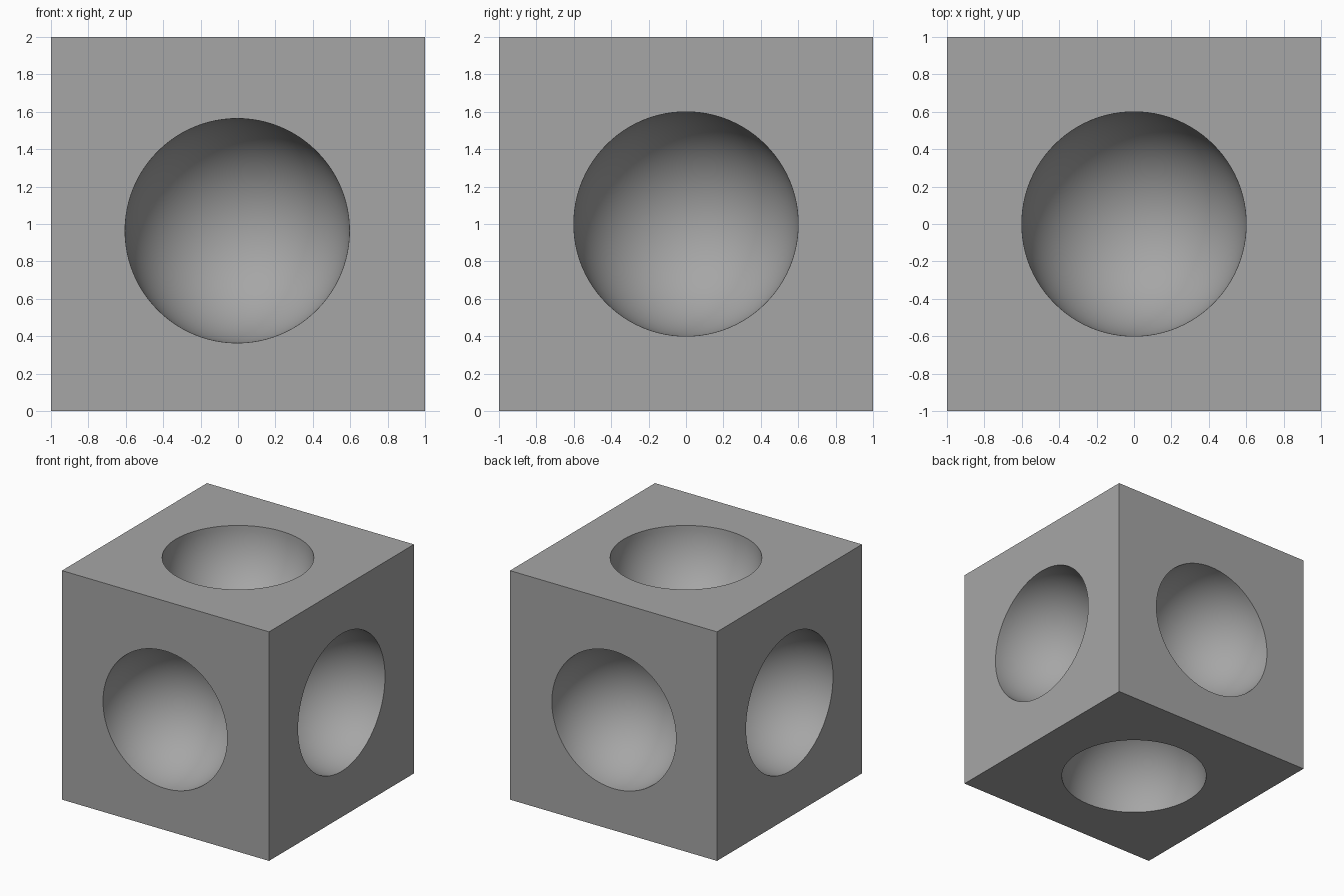
import bpy, bmesh, math
from mathutils import Vector

if "Cube" in bpy.data.objects:
    bpy.data.objects.remove(bpy.data.objects["Cube"])

SEGMENTS = 96      # points around each bowl (multiple of 8 so the cube corners are hit)
RINGS = 24         # steps from bowl rim to bowl bottom
RADIUS = 0.6
CENTRE = Vector((0, 0, 1))

bm = bmesh.new()


def bridge(a, b):
    for i in range(SEGMENTS):
        j = (i + 1) % SEGMENTS
        bm.faces.new((a[i], a[j], b[j], b[i]))


def dented_side(n, u, shift):
    """One square side of the block with a hemispherical bowl sunk into it."""
    n, u, shift = Vector(n), Vector(u), Vector(shift)
    v = n.cross(u)
    middle = CENTRE + n
    dirs = []
    for i in range(SEGMENTS):
        a = 2 * math.pi * i / SEGMENTS
        dirs.append((math.cos(a), math.sin(a)))

    # square border
    previous = []
    for c, s in dirs:
        m = max(abs(c), abs(s))
        previous.append(bm.verts.new(middle + u * (c / m) + v * (s / m)))

    # bowl from rim down to its pole
    bowl = middle + shift
    for k in range(RINGS):
        t = 0.5 * math.pi * k / RINGS
        r, d = RADIUS * math.cos(t), RADIUS * math.sin(t)
        ring = [bm.verts.new(bowl + u * (c * r) + v * (s * r) - n * d) for c, s in dirs]
        bridge(previous, ring)
        previous = ring
    pole = bm.verts.new(bowl - n * RADIUS)
    for i in range(SEGMENTS):
        bm.faces.new((previous[i], previous[(i + 1) % SEGMENTS], pole))


# front and back bowls sit slightly low, the other four are centred
low = (-0.004, 0, -0.036)
none = (0, 0, 0)
for sign in (1, -1):
    dented_side((sign, 0, 0), (0, 1, 0), none)
    dented_side((0, sign, 0), (1, 0, 0), low)
    dented_side((0, 0, sign), (1, 0, 0), none)

# weld the six sides into one solid
bmesh.ops.remove_doubles(bm, verts=bm.verts[:], dist=1e-4)
bmesh.ops.recalc_face_normals(bm, faces=bm.faces[:])

mesh = bpy.data.meshes.new("dented_cube")
bm.to_mesh(mesh)
bm.free()
cube = bpy.data.objects.new("dented_cube", mesh)
bpy.context.collection.objects.link(cube)

grey = bpy.data.materials.new("mid grey")
grey.diffuse_color = (0.38, 0.38, 0.38, 1)
grey.use_nodes = True
grey.node_tree.nodes["Principled BSDF"].inputs["Base Color"].default_value = grey.diffuse_color
mesh.materials.append(grey)

# smooth bowls, crisp rims and cube edges
bpy.context.view_layer.objects.active = cube
cube.select_set(True)
bpy.ops.object.shade_smooth_by_angle(angle=math.radians(30))
